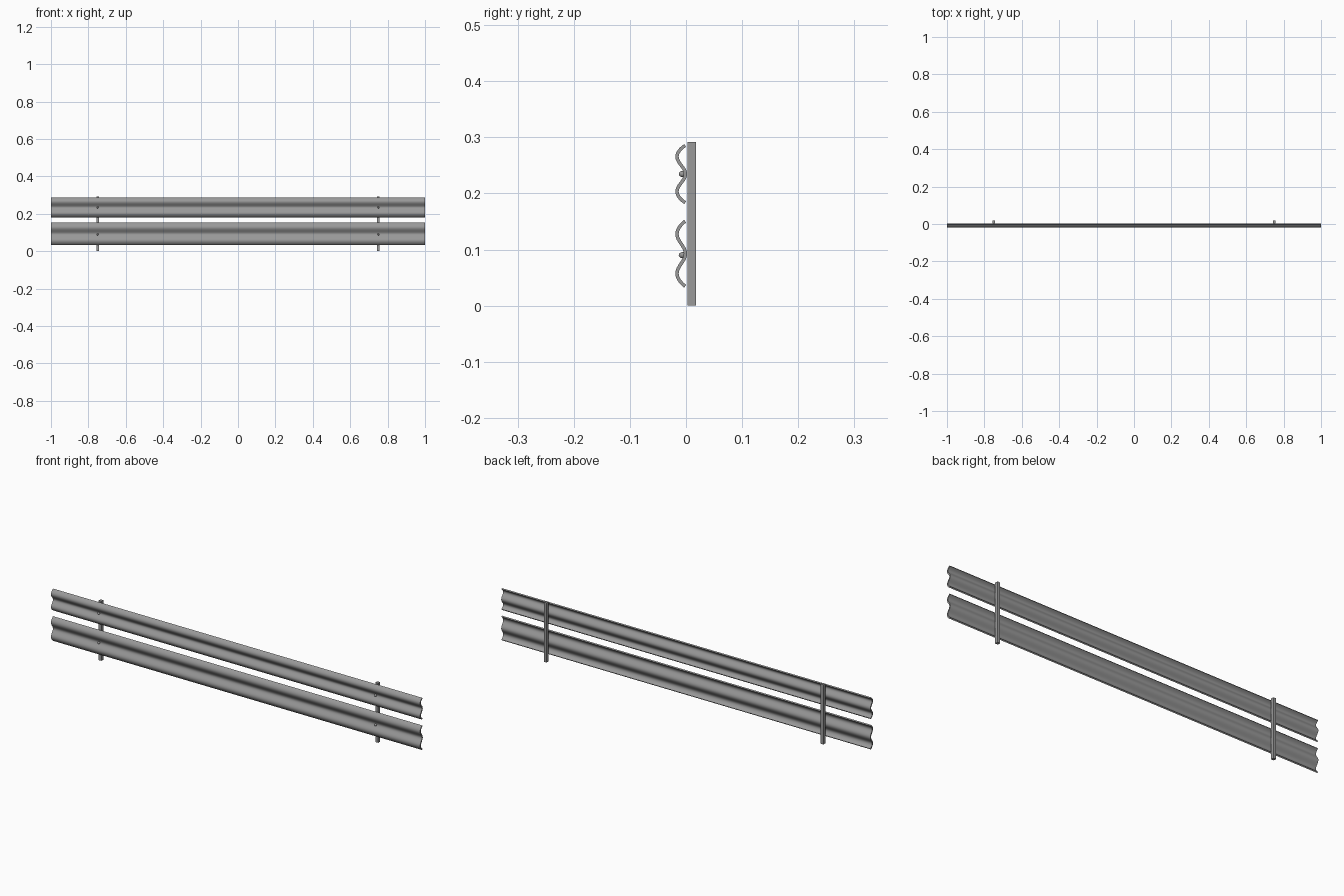
import bpy, bmesh, math

if "Cube" in bpy.data.objects:
    bpy.data.objects.remove(bpy.data.objects["Cube"])

def material(name, v):
    m = bpy.data.materials.new(name)
    m.diffuse_color = (v, v, v, 1)
    m.use_nodes = True
    m.node_tree.nodes["Principled BSDF"].inputs["Base Color"].default_value = m.diffuse_color
    return m

steel = material("galvanised grey", 0.32)

def finish(bm, name, mat, smooth=False):
    bmesh.ops.recalc_face_normals(bm, faces=bm.faces)
    me = bpy.data.meshes.new(name)
    bm.to_mesh(me)
    bm.free()
    me.materials.append(mat)
    ob = bpy.data.objects.new(name, me)
    bpy.context.collection.objects.link(ob)
    if smooth:
        bpy.ops.object.select_all(action='DESELECT')
        ob.select_set(True)
        bpy.context.view_layer.objects.active = ob
        bpy.ops.object.shade_smooth_by_angle(angle=math.radians(40))
    return ob

# Corrugated rail: W-shaped centreline thickened and extruded along x
def rail(name, zc, half, peak, thick=0.006):
    def depth(z):
        t = abs(z)
        if t < peak:
            return -0.0085 + 0.0075 * math.cos(math.pi * t / peak)
        return -0.016 + 0.0145 * ((t - peak) / (half - peak)) ** 2
    n = 40
    loops = []
    for i in range(n + 1):
        z = half * (2 * i / n - 1)
        e = 0.0002
        s = (depth(z + e) - depth(z - e)) / (2 * e)
        l = math.hypot(1, s)
        ny, nz = thick / 2 / l, -s * thick / 2 / l
        y = depth(z)
        loops.append(((y - ny, zc + z - nz), (y + ny, zc + z + nz)))
    bm = bmesh.new()
    rows = [[bm.verts.new((x, *p)) for x in (-1, 1) for p in pair] for pair in loops]
    for a, b in zip(rows, rows[1:]):
        for i, j in ((0, 2), (1, 3), (0, 1), (2, 3)):   # front, back, two end caps
            bm.faces.new((a[i], a[j], b[j], b[i]))
    for r in (rows[0], rows[-1]):                        # lip edges
        bm.faces.new((r[0], r[1], r[3], r[2]))
    finish(bm, name, steel, True)

rail("upper_rail", 0.2345, 0.051, 0.031)
rail("lower_rail", 0.0925, 0.058, 0.035)

for side, x in (("left", -0.75), ("right", 0.75)):
    # Square post behind the rails
    bm = bmesh.new()
    bmesh.ops.create_cube(bm, size=1)
    for v in bm.verts:
        v.co = (x + v.co.x * 0.015, 0.0105 + v.co.y * 0.015, 0.146 + v.co.z * 0.292)
    finish(bm, side + "_post", steel)
    # Domed bolt heads in the rail valleys
    for level, z in (("upper", 0.2345), ("lower", 0.09)):
        bm = bmesh.new()
        bmesh.ops.create_uvsphere(bm, u_segments=12, v_segments=8, radius=1)
        for v in bm.verts:
            v.co = (x + v.co.x * 0.0055, -0.006 + v.co.y * 0.007, z + v.co.z * 0.0055)
        finish(bm, f"{side}_{level}_bolt", steel, True)
